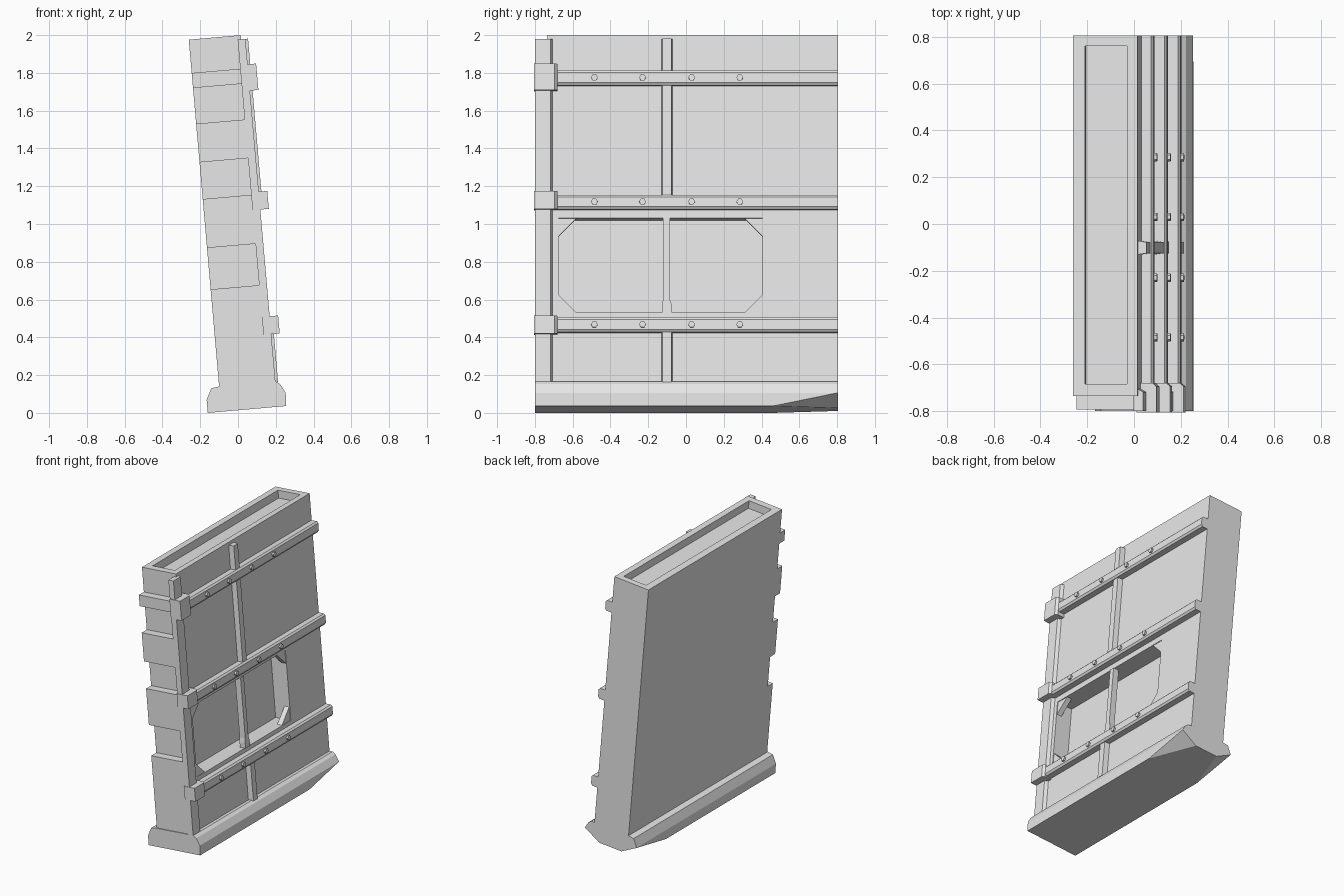
import bpy, bmesh
from math import radians, pi
from mathutils import Matrix, Vector

cube = bpy.data.objects.get("Cube")
if cube:
    bpy.data.objects.remove(cube, do_unlink=True)

# Single plain grey
grey = bpy.data.materials.new("light grey")
grey.use_nodes = True
grey.diffuse_color = (0.8, 0.8, 0.8, 1)
grey.node_tree.nodes["Principled BSDF"].inputs["Base Color"].default_value = (0.8, 0.8, 0.8, 1)

# Parts are built upright, then the whole wall leans back by five degrees
LEAN = Matrix.Translation((-0.16, 0, 0)) @ Matrix.Rotation(radians(-5), 4, 'Y')
FACE = 0.348          # outer wall surface
BACK = 0.072          # rear wall surface
FRONT_Y, END_Y = -0.735, 0.805


def finish(name, bm):
    bmesh.ops.recalc_face_normals(bm, faces=bm.faces)
    mesh = bpy.data.meshes.new(name)
    bm.to_mesh(mesh)
    bm.free()
    mesh.materials.append(grey)
    obj = bpy.data.objects.new(name, mesh)
    obj.matrix_world = LEAN
    bpy.context.collection.objects.link(obj)
    return obj


def prism_bm(points, offset):
    """Extrude a closed outline along an offset."""
    bm = bmesh.new()
    face = bm.faces.new([bm.verts.new(p) for p in points])
    ext = bmesh.ops.extrude_face_region(bm, geom=[face])
    verts = [g for g in ext["geom"] if isinstance(g, bmesh.types.BMVert)]
    bmesh.ops.translate(bm, verts=verts, vec=offset)
    return bm


def prism(name, points, offset):
    return finish(name, prism_bm(points, offset))


def box(name, x0, x1, y0, y1, z0, z1):
    return prism(name, [(x0, y0, z0), (x1, y0, z0), (x1, y1, z0), (x0, y1, z0)], (0, 0, z1 - z0))


def cut(target, cutter):
    mod = target.modifiers.new("cut", 'BOOLEAN')
    mod.object, mod.operation, mod.solver = cutter, 'DIFFERENCE', 'EXACT'
    bpy.context.view_layer.objects.active = target
    bpy.ops.object.modifier_apply(modifier=mod.name)
    bpy.data.objects.remove(cutter, do_unlink=True)


# Main slab with a top tray and a window recess
WIN_Y, WIN_Z = (-0.675, 0.405), (0.502, 1.004)
slab = box("wall_slab", BACK, FACE, FRONT_Y, END_Y, 0.1, 1.977)
cut(slab, box("tray_cutter", 0.123, 0.304, -0.685, 0.76, 1.92, 2.1))
cut(slab, box("window_cutter", 0.225, 0.5, *WIN_Y, *WIN_Z))

# Triangular corner plates in the window
LEG = 0.095
for i, y in enumerate(WIN_Y):
    for j, z in enumerate(WIN_Z):
        dy, dz = (LEG, -LEG)[i], (LEG, -LEG)[j]
        prism(f"window_gusset_{i}{j}", [(0.305, y, z), (0.305, y + dy, z), (0.305, y, z + dz)], (0.038, 0, 0))

# Window mullion with a flared foot
mullion = [(-0.122, 1.004), (-0.085, 1.004), (-0.085, 0.57), (-0.075, 0.54),
           (-0.075, 0.502), (-0.127, 0.502), (-0.127, 0.54), (-0.122, 0.57)]
prism("window_mullion", [(0.31, y, z) for y, z in mullion], (0.045, 0, 0))

# Base sill with both far lower corners cut away
sill = [(0, 0), (0.417, 0), (0.42, 0.07), (0.395, 0.118), (0.373, 0.134),
        (BACK, 0.134), (0.03, 0.128), (0, 0.07)]
bm = prism_bm([(x, -0.8, z) for x, z in sill], (0, END_Y + 0.8, 0))
MID = 0.2085
for side in (1, -1):
    a = Vector((MID + side * MID, 0.46, 0))
    b = Vector((MID + side * 0.211, END_Y, 0.07))
    c = Vector((MID + side * 0.09, END_Y, 0))
    normal = (b - a).cross(c - a)
    if normal.z > 0:
        normal.negate()
    res = bmesh.ops.bisect_plane(bm, geom=bm.verts[:] + bm.edges[:] + bm.faces[:],
                                 plane_co=a, plane_no=normal, clear_outer=True)
    edges = [g for g in res["geom_cut"] if isinstance(g, bmesh.types.BMEdge)]
    bmesh.ops.contextual_create(bm, geom=edges)
finish("base_sill", bm)

# Raised panels on the narrow front end
for i, (z0, z1) in enumerate([(0.0, 0.65), (0.87, 1.13), (1.135 + 0.19, 1.53), (1.72, 1.8)]):
    box(f"end_panel_{i}", BACK, 0.34, -0.793, FRONT_Y + 0.01, z0, z1)

# Corner post with a bevelled inner side
post = [(0.33, -0.8), (0.371, -0.8), (0.371, -0.718), (FACE - 0.01, -0.7), (0.33, -0.7)]
prism("corner_post", [(x, y, 0.02) for x, y in post], (0, 0, 1.935))

# Rails with bolts, and the clamp blocks on the corner post
CLAMPS = [(0.386, 0.481), (1.048, 1.143), (1.68, 1.82)]
for i, (mid, clamp) in enumerate(zip((0.435, 1.087, 1.747), CLAMPS)):
    section = [(FACE - 0.01, -0.04), (0.39, -0.04), (0.4, -0.026), (0.4, 0.026),
               (0.39, 0.038), (FACE - 0.01, 0.038)]
    prism(f"rail_{i}", [(x, -0.69, mid + z) for x, z in section], (0, END_Y + 0.69, 0))
    block = [(0.33, -0.805), (0.416, -0.805), (0.416, -0.695), (0.4, -0.68), (0.33, -0.68)]
    prism(f"clamp_block_{i}", [(x, y, clamp[0]) for x, y in block], (0, 0, clamp[1] - clamp[0]))
    for j, y in enumerate((-0.485, -0.23, 0.03, 0.285)):
        bm = bmesh.new()
        bmesh.ops.create_cone(bm, cap_ends=True, segments=6, radius1=0.018, radius2=0.018, depth=0.02)
        bm.transform(Matrix.Translation((0.403, y, mid)) @ Matrix.Rotation(pi / 2, 4, 'Y'))
        finish(f"bolt_{i}{j}", bm)

# Vertical ribs between the rails
rib = [(FACE - 0.01, -0.132), (0.385, -0.125), (0.385, -0.078), (FACE - 0.01, -0.07)]
for i, (z0, z1) in enumerate([(0.13, 0.41), (1.11, 1.72), (1.77, 1.955)]):
    prism(f"vertical_rib_{i}", [(x, y, z0) for x, y in rib], (0, 0, z1 - z0))
